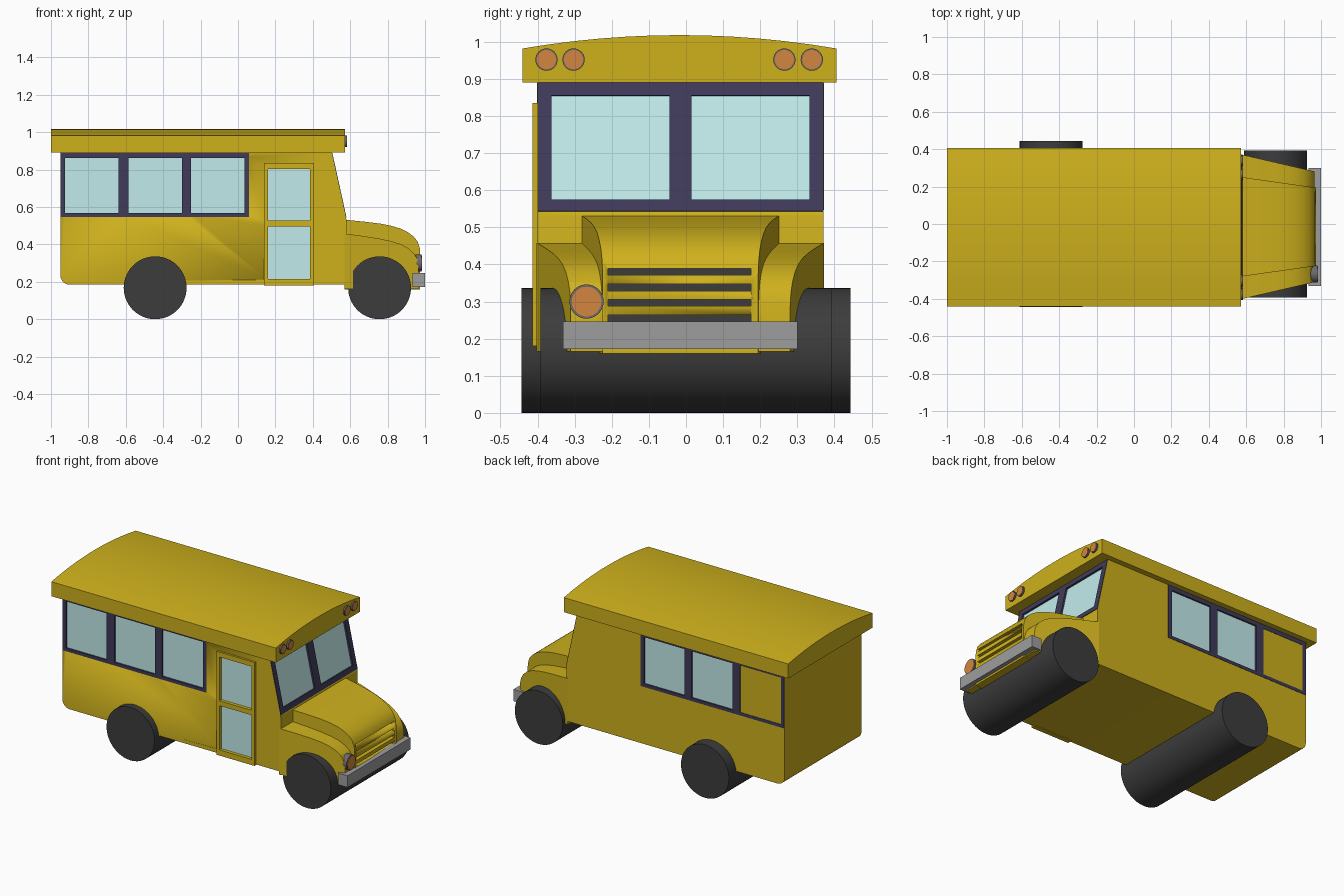
import bpy, bmesh, math
from mathutils import Matrix, Vector

if "Cube" in bpy.data.objects:
    bpy.data.objects.remove(bpy.data.objects["Cube"])


def material(name, r, g, b):
    m = bpy.data.materials.new(name)
    m.diffuse_color = (r, g, b, 1)
    m.use_nodes = True
    m.node_tree.nodes["Principled BSDF"].inputs["Base Color"].default_value = m.diffuse_color
    return m


YELLOW = material("yellow_paint", 0.62, 0.44, 0.012)
DARK = material("dark_trim", 0.05, 0.043, 0.1)
GLASS = material("window_glass", 0.54, 0.83, 0.83)
RUBBER = material("rubber", 0.045, 0.045, 0.045)
STEEL = material("steel", 0.34, 0.34, 0.34)
RIM = material("lamp_rim", 0.15, 0.14, 0.16)
AMBER = material("amber_lens", 0.65, 0.24, 0.05)
I4 = Matrix.Identity(4)
YC = -0.015                       # centre line of the coachwork


def finish(bm, name, mat, M=I4, angle=30):
    bm.transform(M)
    bmesh.ops.recalc_face_normals(bm, faces=bm.faces)
    me = bpy.data.meshes.new(name)
    bm.to_mesh(me)
    bm.free()
    for p in me.polygons:
        p.use_smooth = True
    me.set_sharp_from_angle(angle=math.radians(angle))
    me.materials.append(mat)
    ob = bpy.data.objects.new(name, me)
    bpy.context.collection.objects.link(ob)
    return ob


def boxes(name, spans, mat, M=I4):
    """Boxes given as (x0, x1, y0, y1, z0, z1)."""
    bm = bmesh.new()
    for x0, x1, y0, y1, z0, z1 in spans:
        T = Matrix.Translation(((x0 + x1) / 2, (y0 + y1) / 2, (z0 + z1) / 2))
        bmesh.ops.create_cube(bm, size=1, matrix=T @ Matrix.Diagonal((x1 - x0, y1 - y0, z1 - z0, 1)))
    return finish(bm, name, mat, M)


def prism(name, pts, half, mat):
    """Side profile in xz, spread across y by half(x) either side of the centre."""
    bm = bmesh.new()
    a = [bm.verts.new((x, YC - half(x), z)) for x, z in pts]
    b = [bm.verts.new((x, YC + half(x), z)) for x, z in pts]
    bm.faces.new(a)
    bm.faces.new(b[::-1])
    for i in range(len(pts)):
        j = (i + 1) % len(pts)
        bm.faces.new((a[i], a[j], b[j], b[i]))
    return finish(bm, name, mat)


def cylinder(name, r, centre, depth, axis, mat, segs=48):
    bm = bmesh.new()
    bmesh.ops.create_cone(bm, cap_ends=True, segments=segs, radius1=r, radius2=r, depth=depth)
    R = Matrix.Rotation(math.pi / 2, 4, 'Y' if axis == 'x' else 'X')
    return finish(bm, name, mat, Matrix.Translation(centre) @ R)


def cut(target, cutter):
    mod = target.modifiers.new("cut", 'BOOLEAN')
    mod.operation, mod.object, mod.solver = 'DIFFERENCE', cutter, 'EXACT'
    cutter.hide_render = True
    cutter.hide_set(True)


def glazing(name, us, vs, M, mat, proud):
    """Frame with openings in every odd cell, recessed panes, pockets in the body."""
    bm = bmesh.new()
    grid = [[bm.verts.new((u, v, -0.015)) for v in vs] for u in us]
    holes = []
    for i in range(len(us) - 1):
        for j in range(len(vs) - 1):
            if i % 2 and j % 2:
                holes.append((us[i], us[i + 1], vs[j], vs[j + 1]))
            else:
                bm.faces.new((grid[i][j], grid[i + 1][j], grid[i + 1][j + 1], grid[i][j + 1]))
    ext = bmesh.ops.extrude_face_region(bm, geom=bm.faces[:], use_keep_orig=True)
    tops = [g for g in ext["geom"] if isinstance(g, bmesh.types.BMVert)]
    bmesh.ops.translate(bm, verts=tops, vec=(0, 0, 0.015 + proud))
    finish(bm, name + "_frame", mat, M)
    e = 0.004
    grown = [(a - e, b + e, c - e, d + e) for a, b, c, d in holes]
    boxes(name + "_glass", [h + (-0.018, -0.008) for h in grown], GLASS, M)
    cut(body, boxes(name + "_pocket_cutter", [h + (-0.022, 0.03) for h in grown], DARK, M))


def axes(x, y, z, o):
    return Matrix((x, y, z)).transposed().to_4x4() if o is None else \
        Matrix.Translation(o) @ Matrix((x, y, z)).transposed().to_4x4()


# Cabin with rounded lower rear corner and raked windscreen face
corner = [(-0.90 - 0.05 * math.sin(t), 0.235 - 0.05 * math.cos(t))
          for t in [math.pi / 2 * k / 6 for k in range(7)]]
body = prism("cabin_body", corner[::-1] + [(0.58, 0.185), (0.58, 0.53), (0.50, 0.895), (-0.95, 0.895)],
             lambda x: 0.385, YELLOW)

# Overhanging roof with shallow arched top
bm = bmesh.new()
arc = [(-0.44, 0.89)] + [(-0.0175 + 0.4225 * s, 1.018 - 0.036 * s * s)
                         for s in [k / 6 - 1 for k in range(13)]] + [(0.405, 0.89)]
cap = bm.faces.new([bm.verts.new((-1.0, y, z)) for y, z in arc])
ext = bmesh.ops.extrude_face_region(bm, geom=[cap], use_keep_orig=True)
bmesh.ops.translate(bm, verts=[g for g in ext["geom"] if isinstance(g, bmesh.types.BMVert)], vec=(1.573, 0, 0))
finish(bm, "roof", YELLOW)

# Side windows, windscreen and entrance door
X, Y, Z = Vector((1, 0, 0)), Vector((0, 1, 0)), Vector((0, 0, 1))
door_side = axes(X, Z, -Y, (0, -0.40, 0))
far_side = axes(X, Z, Y, (0, 0.37, 0))
slope = 0.08 / 0.365
screen = axes(Y, Vector((-slope, 0, 1)), Vector((1, 0, slope)).normalized(), (0.58 + 0.53 * slope, 0, 0))
row = [-0.949, -0.925, -0.64, -0.585, -0.30, -0.25, 0.035, 0.06]
for label, M in (("door_side", door_side), ("far_side", far_side)):
    glazing(label + "_windows", row, [0.547, 0.567, 0.863, 0.889], M, DARK, 0.002)
glazing("windscreen", [-0.399, -0.363, -0.045, 0.015, 0.333, 0.369],
        [0.543, 0.575, 0.855, 0.889], screen, DARK, 0.003)
glazing("door", [0.138, 0.16, 0.384, 0.405], [0.18, 0.216, 0.496, 0.527, 0.804, 0.835],
        door_side, YELLOW, 0.013)

# Hood and lower fenders, both tapering forward
hood_line = [(0.57, 0.16), (0.57, 0.532), (0.68, 0.521), (0.76, 0.511), (0.82, 0.499), (0.87, 0.484),
             (0.91, 0.464), (0.94, 0.441), (0.96, 0.415), (0.972, 0.38), (0.974, 0.34), (0.974, 0.16)]
fender_line = [(0.57, 0.165), (0.57, 0.458), (0.68, 0.443), (0.76, 0.430), (0.82, 0.417), (0.87, 0.401),
               (0.91, 0.380), (0.94, 0.353), (0.958, 0.323), (0.966, 0.29), (0.967, 0.165)]
hood = prism("hood", hood_line, lambda x: 0.265 - 0.055 * (x - 0.58) / 0.39, YELLOW)
fenders = prism("fenders", fender_line, lambda x: 0.385 - 0.09 * (x - 0.58) / 0.39, YELLOW)

# Grille slots
slots = [(-0.21, 0.175, z - 0.009, z + 0.009) for z in (0.38, 0.338, 0.297, 0.255)]
slot_cutter = boxes("grille_slot_cutter", [(0.935, 1.01) + s for s in slots], DARK)
for part in (hood, fenders):
    cut(part, slot_cutter)
boxes("grille_backing", [(0.925, 0.945, -0.213, 0.178, s[2] - 0.003, s[3] + 0.003) for s in slots], RUBBER)

# Bumper
boxes("front_bumper", [(0.932, 1.0, -0.332, 0.30, 0.172, 0.246)], STEEL)

# Axle-wide wheels
cylinder("rear_wheels", 0.168, (-0.443, 0, 0.168), 0.886, 'y', RUBBER, 64)
cylinder("front_wheels", 0.168, (0.757, 0, 0.168), 0.784, 'y', RUBBER, 64)

# Headlight and roof marker lights
cylinder("headlight_rim", 0.046, (0.955, -0.268, 0.30), 0.05, 'x', RIM)
cylinder("headlight_lens", 0.040, (0.957, -0.268, 0.30), 0.052, 'x', AMBER)
for k, y in enumerate((-0.376, -0.303, 0.265, 0.339)):
    cylinder(f"marker_rim_{k + 1}", 0.030, (0.572, y, 0.952), 0.02, 'x', RIM, 32)
    cylinder(f"marker_lens_{k + 1}", 0.026, (0.573, y, 0.952), 0.022, 'x', AMBER, 32)
